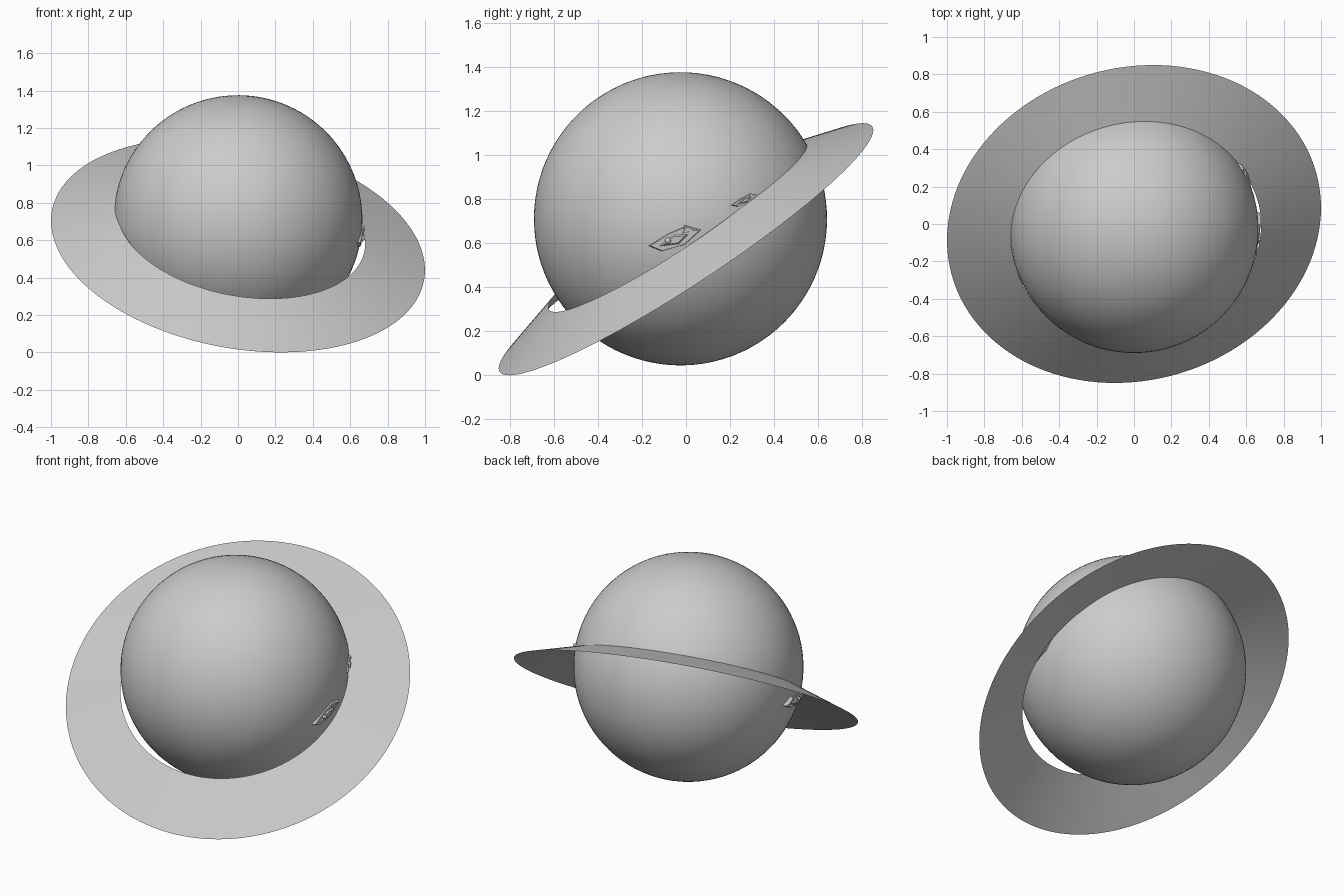
import bpy, bmesh, math
from mathutils import Vector, Matrix

if "Cube" in bpy.data.objects:
    bpy.data.objects.remove(bpy.data.objects["Cube"])

CENTER = Vector((0, -0.025, 0.71))
RADIUS = 0.665
AXIS = Vector((0.156, -0.543, 0.825)).normalized()
TILT = Vector((0, 0, 1)).rotation_difference(AXIS).to_matrix().to_4x4()


def add_object(name, bm, matrix, angle=30):
    bmesh.ops.recalc_face_normals(bm, faces=bm.faces)
    mesh = bpy.data.meshes.new(name)
    bm.to_mesh(mesh)
    bm.free()
    obj = bpy.data.objects.new(name, mesh)
    bpy.context.collection.objects.link(obj)
    obj.matrix_world = matrix
    bpy.ops.object.select_all(action='DESELECT')
    obj.select_set(True)
    bpy.context.view_layer.objects.active = obj
    bpy.ops.object.shade_smooth_by_angle(angle=math.radians(angle))
    return obj


# Planet body
bm = bmesh.new()
bmesh.ops.create_uvsphere(bm, u_segments=96, v_segments=48, radius=RADIUS)
add_object("planet", bm, Matrix.Translation(CENTER) @ TILT)

# Tilted ring: a thin shallow cone, inner rim raised above the outer rim
bm = bmesh.new()
SEGMENTS = 128
rims = []
for r, h in ((0.67, 0.114), (1.012, 0.0)):
    rims.append([bm.verts.new((r * math.cos(a), r * math.sin(a), h))
                 for a in (2 * math.pi * i / SEGMENTS for i in range(SEGMENTS))])
for i in range(SEGMENTS):
    j = (i + 1) % SEGMENTS
    bm.faces.new((rims[0][i], rims[1][i], rims[1][j], rims[0][j]))
add_object("ring", bm, Matrix.Translation((0, 0, 0.572)) @ TILT)


# Small craft resting against the planet's surface
def plate(bm, outline, low, high, taper):
    n = len(outline)
    mid = sum((Vector(p) for p in outline), Vector((0, 0))) / n
    bottom = [bm.verts.new((x, y, low)) for x, y in outline]
    top = [bm.verts.new((*(mid + (Vector(p) - mid) * taper), high)) for p in outline]
    bm.faces.new(bottom[::-1])
    bm.faces.new(top)
    for i in range(n):
        j = (i + 1) % n
        bm.faces.new((bottom[i], bottom[j], top[j], top[i]))


def craft(name, y, z, side, length, width, slope):
    dy, dz = y - CENTER.y, z - CENTER.z
    out = Vector((side * math.sqrt(RADIUS**2 - dy * dy - dz * dz), dy, dz)).normalized()
    along = Vector((0, 1, slope))
    along = (along - out * along.dot(out)).normalized()
    up = out.cross(along)
    basis = Matrix((along, up, out)).transposed().to_4x4()
    bm = bmesh.new()
    flip = side
    # hull, raised deck, pointed fin and cockpit dome
    hull = [(-0.5, -0.05), (-0.3, -0.42), (0.15, -0.38), (0.5, 0.1), (0.2, 0.42), (-0.1, 0.3)]
    deck = [(-0.3, -0.15), (0.05, -0.25), (0.25, 0.05), (0.0, 0.18)]
    fin = [(0.1, 0.1), (0.45, 0.12), (0.2, 0.5)]
    for shape, low, high, taper in ((hull, -0.03, 0.006, 0.85),
                                    (deck, 0.004, 0.014, 0.7),
                                    (fin, -0.02, 0.012, 0.6)):
        plate(bm, [(x * length, flip * t * width) for x, t in shape], low, high, taper)
    bmesh.ops.create_uvsphere(bm, u_segments=12, v_segments=8, radius=0.13 * width,
                              matrix=Matrix.Translation((-0.12 * length, 0, 0.01)))
    add_object(name, bm, Matrix.Translation(CENTER + out * RADIUS) @ basis, 20)


craft("right_craft", -0.05, 0.62, 1, 0.27, 0.11, 0.25)
craft("right_rear_craft", 0.265, 0.795, 1, 0.16, 0.045, 0.35)
craft("left_craft", -0.18, 0.61, -1, 0.34, 0.10, 0.15)
